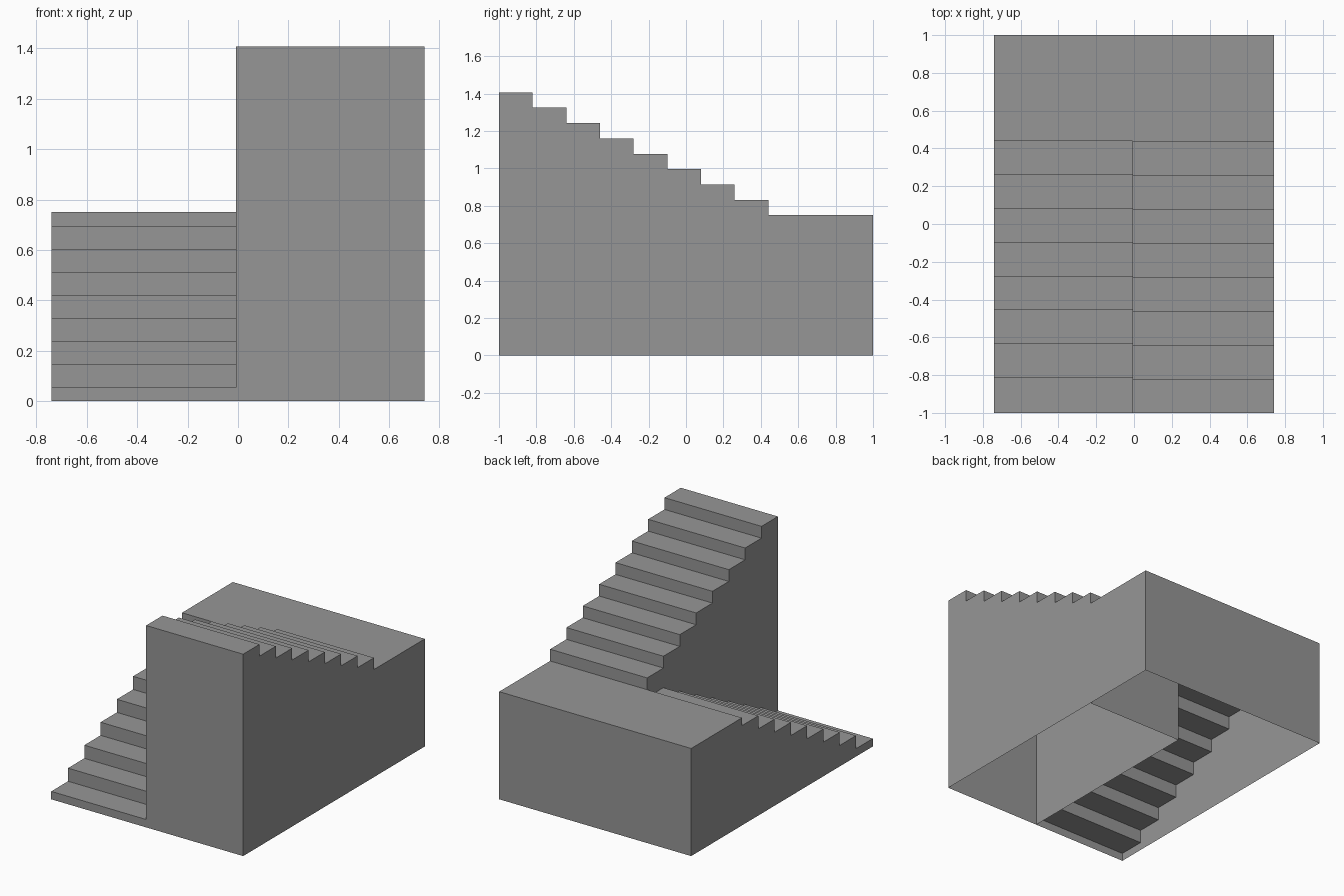
import bpy
import bmesh
from mathutils import Vector

cube = bpy.data.objects.get("Cube")
if cube:
    bpy.data.objects.remove(cube, do_unlink=True)

# Single stone colour
stone = bpy.data.materials.new("stone_grey")
stone.use_nodes = True
GREY = (0.305, 0.305, 0.305, 1)
stone.diffuse_color = GREY
stone.node_tree.nodes["Principled BSDF"].inputs["Base Color"].default_value = GREY

W, MID = 0.74, -0.008           # half width, dividing line between flights
FRONT, BACK, EDGE = -1, 1, 0.44  # EDGE is where the landing starts
LANDING, TOP, LOW = 0.75, 1.407, 0.055
STEPS = 8


def make(name, polygons, facing):
    """Thin shell part from polygons, with each face turned toward 'facing'."""
    bm = bmesh.new()
    for points in polygons:
        face = bm.faces.new([bm.verts.new(p) for p in points])
        face.normal_update()
        if face.normal.dot(Vector(facing)) < 0:
            face.normal_flip()
    bmesh.ops.remove_doubles(bm, verts=bm.verts, dist=0.0005)
    mesh = bpy.data.meshes.new(name)
    bm.to_mesh(mesh)
    bm.free()
    mesh.materials.append(stone)
    obj = bpy.data.objects.new(name, mesh)
    bpy.context.collection.objects.link(obj)


def stair_profile(start_y, start_z, rise):
    """Side outline (y, z) of a flight from the front to the landing edge."""
    run = (EDGE - start_y) / (STEPS - 1)
    points = [(FRONT, start_z)]
    for i in range(STEPS):
        y = start_y + run * i
        z = start_z + rise * i
        points += [(y, z), (y, z + rise)]
    points[-1] = (EDGE, LANDING)
    return points


def flight(name, profile, x0, x1, facing):
    strips = [[(x0, *a), (x1, *a), (x1, *b), (x0, *b)]
              for a, b in zip(profile, profile[1:])]
    make(name, strips, facing)


def side_wall(name, x, profile, end_y, facing):
    outline = [(FRONT, 0)] + profile
    if end_y > EDGE:
        outline.append((end_y, LANDING))
    outline.append((end_y, 0))
    make(name, [[(x, y, z) for y, z in outline]], facing)


def cross_wall(name, y, outline, facing):
    make(name, [[(x, y, z) for x, z in outline]], facing)


lower = stair_profile(-0.815, LOW, 0.0915)
upper = stair_profile(-0.82, TOP, (LANDING - TOP) / STEPS)

# Two flights and the landing that joins them
flight("lower_flight", lower, -W, MID, (0, -1, 1))
flight("upper_flight", upper, MID, W, (0, 1, 1))
make("landing", [[(-W, EDGE, LANDING), (W, EDGE, LANDING),
                  (W, BACK, LANDING), (-W, BACK, LANDING)]], (0, 0, 1))

# Side walls and the wall between the flights
side_wall("right_wall", -W, lower, BACK, (-1, 0, 0))
side_wall("left_wall", W, upper, BACK, (1, 0, 0))
side_wall("middle_wall", MID, upper, EDGE, (-1, 0, 0))

# Front and back walls, and the wall below the landing; the base stays open
cross_wall("front_wall", FRONT,
           [(-W, 0), (W, 0), (W, TOP), (MID, TOP), (MID, LOW), (-W, LOW)], (0, -1, 0))
cross_wall("back_wall", BACK,
           [(-W, 0), (W, 0), (W, LANDING), (-W, LANDING)], (0, 1, 0))
cross_wall("under_landing_wall", EDGE,
           [(MID, 0), (W, 0), (W, LANDING), (MID, LANDING)], (0, 1, 0))
